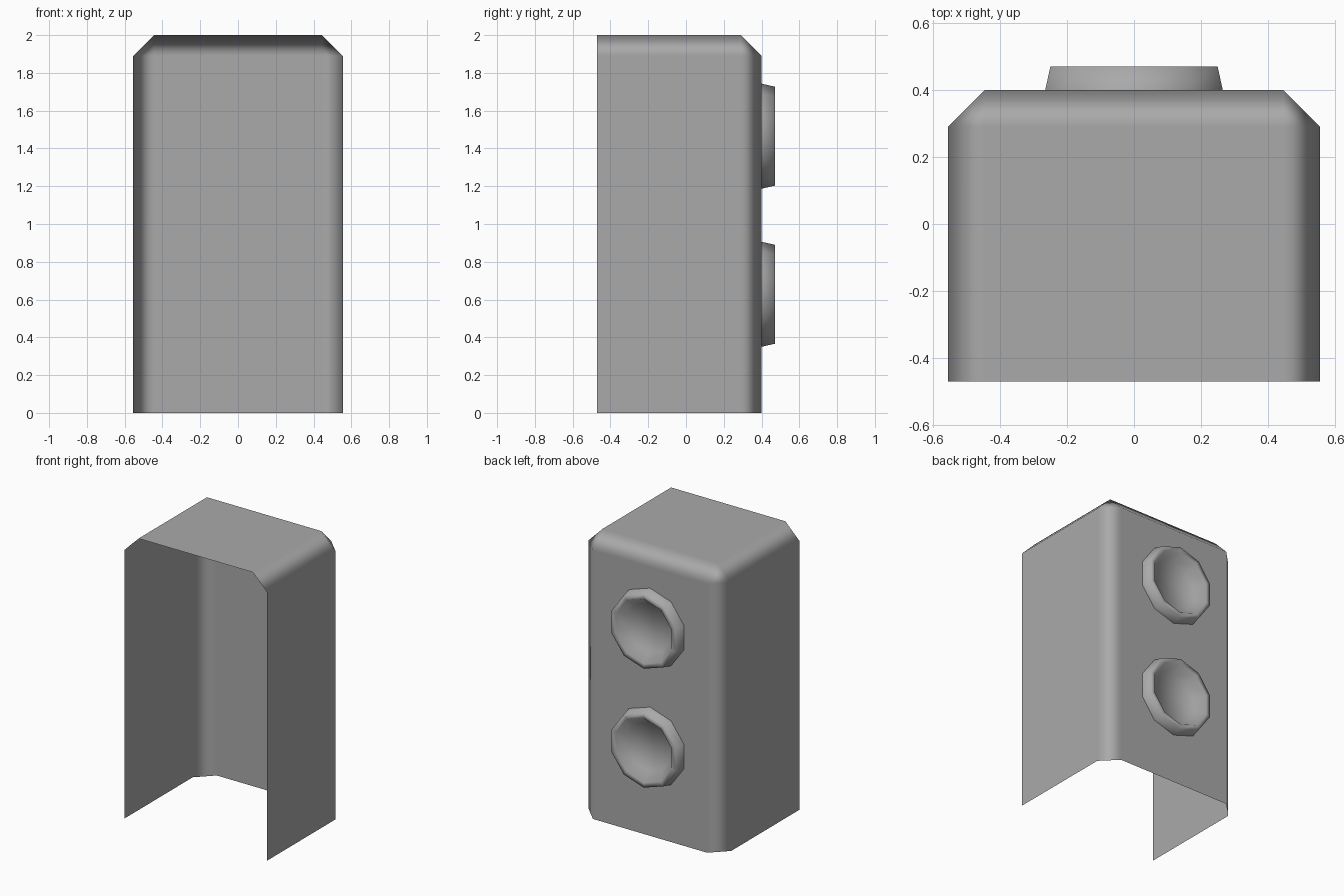
import bpy, bmesh
from math import sin, cos, tau

cube = bpy.data.objects.get("Cube")
if cube:
    bpy.data.objects.remove(cube, do_unlink=True)

grey = bpy.data.materials.new("plain_grey")
grey.use_nodes = True
grey.diffuse_color = (0.4, 0.4, 0.4, 1)
grey.node_tree.nodes["Principled BSDF"].inputs["Base Color"].default_value = (0.4, 0.4, 0.4, 1)


def add_object(name, bm):
    for face in bm.faces:
        face.smooth = True
    mesh = bpy.data.meshes.new(name)
    bm.to_mesh(mesh)
    bm.free()
    mesh.materials.append(grey)
    obj = bpy.data.objects.new(name, mesh)
    bpy.context.collection.objects.link(obj)
    return obj


# Thin casing: a box without front and bottom, its remaining edges chamfered
bm = bmesh.new()
bmesh.ops.create_cube(bm, size=1)
for v in bm.verts:
    v.co.x *= 1.11
    v.co.y = 0.40 if v.co.y > 0 else -0.47
    v.co.z = 2.0 if v.co.z > 0 else 0.0
bm.normal_update()
open_sides = [f for f in bm.faces if f.normal.y < -0.5 or f.normal.z < -0.5]
bmesh.ops.delete(bm, geom=open_sides, context='FACES')
casing = add_object("casing", bm)
bevel = casing.modifiers.new("chamfer", 'BEVEL')
bevel.width = 0.11
bevel.segments = 1
bevel.limit_method = 'ANGLE'
bevel.harden_normals = True


# Ten-sided dished ring: profile of (radius, y) from the casing to the dish floor
PROFILE = [(0.278, 0.40), (0.262, 0.47), (0.228, 0.47), (0.175, 0.405)]
SIDES = 10


def dished_ring(name, z):
    bm = bmesh.new()
    loops = []
    for r, y in PROFILE:
        loops.append([bm.verts.new((r * sin(tau * i / SIDES), y, z + r * cos(tau * i / SIDES)))
                      for i in range(SIDES)])
    for a, b in zip(loops, loops[1:]):
        for i in range(SIDES):
            j = (i + 1) % SIDES
            bm.faces.new((a[i], a[j], b[j], b[i]))
    bm.faces.new(loops[-1])
    bmesh.ops.recalc_face_normals(bm, faces=bm.faces)
    # Keep the dish floor facing the back
    bm.normal_update()
    if max(bm.faces, key=lambda f: len(f.verts)).normal.y < 0:
        bmesh.ops.reverse_faces(bm, faces=bm.faces)
    return add_object(name, bm)


dished_ring("upper_ring", 1.465)
dished_ring("lower_ring", 0.628)
